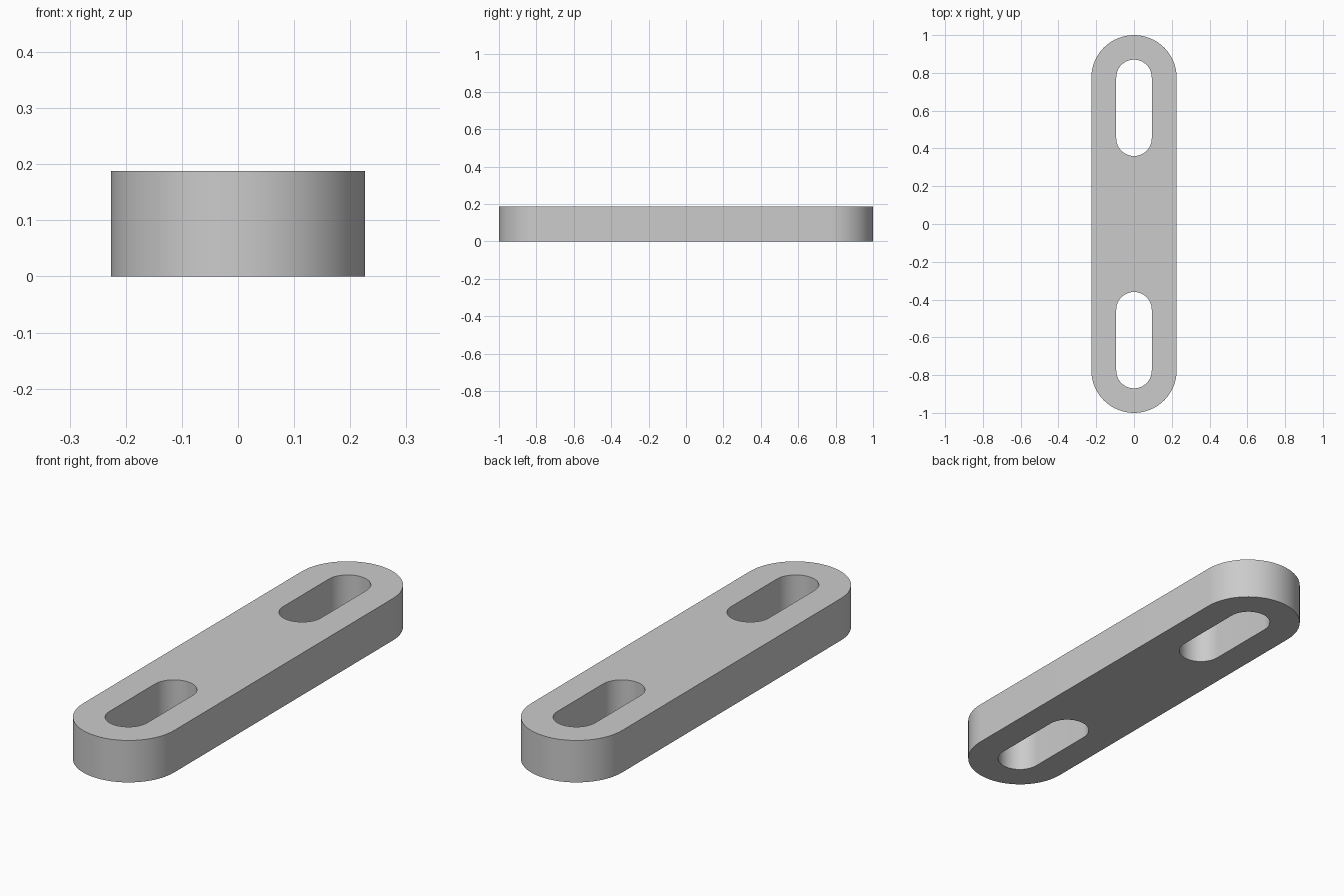
import bpy, bmesh, math

THICKNESS = 0.188
ARC_STEPS = 32

cube = bpy.data.objects.get("Cube")
if cube:
    bpy.data.objects.remove(cube, do_unlink=True)


def stadium(centre_y, half_length, radius):
    """Outline with straight sides and round ends, long along y."""
    straight = half_length - radius
    points = []
    for end in (1, -1):
        for i in range(ARC_STEPS + 1):
            a = math.pi * i / ARC_STEPS
            points.append((end * radius * math.cos(a),
                           centre_y + end * (straight + radius * math.sin(a)), 0))
    return points


def add_loop(bm, points):
    verts = [bm.verts.new(p) for p in points]
    return [bm.edges.new((v, verts[i - 1])) for i, v in enumerate(verts)]


# Flat plate outline with a slot near each end
bm = bmesh.new()
edges = add_loop(bm, stadium(0, 1.0, 0.226))
for side in (1, -1):
    edges += add_loop(bm, stadium(side * 0.615, 0.255, 0.094))
bmesh.ops.triangle_fill(bm, edges=edges, use_beauty=True, normal=(0, 0, 1))

# Thicken the plate upwards
result = bmesh.ops.extrude_face_region(bm, geom=bm.faces[:], use_keep_orig=True)
top = [g for g in result["geom"] if isinstance(g, bmesh.types.BMVert)]
bmesh.ops.translate(bm, verts=top, vec=(0, 0, THICKNESS))
bmesh.ops.recalc_face_normals(bm, faces=bm.faces[:])

mesh = bpy.data.meshes.new("slotted_plate")
bm.to_mesh(mesh)
bm.free()
plate = bpy.data.objects.new("slotted_plate", mesh)
bpy.context.collection.objects.link(plate)

# Plain grey finish
grey = bpy.data.materials.new("light_grey")
grey.use_nodes = True
colour = (0.6, 0.6, 0.6, 1)
grey.diffuse_color = colour
grey.node_tree.nodes["Principled BSDF"].inputs["Base Color"].default_value = colour
mesh.materials.append(grey)

# Smooth round walls, crisp rims
bpy.ops.object.select_all(action="DESELECT")
plate.select_set(True)
bpy.context.view_layer.objects.active = plate
bpy.ops.object.shade_smooth_by_angle(angle=math.radians(30))
